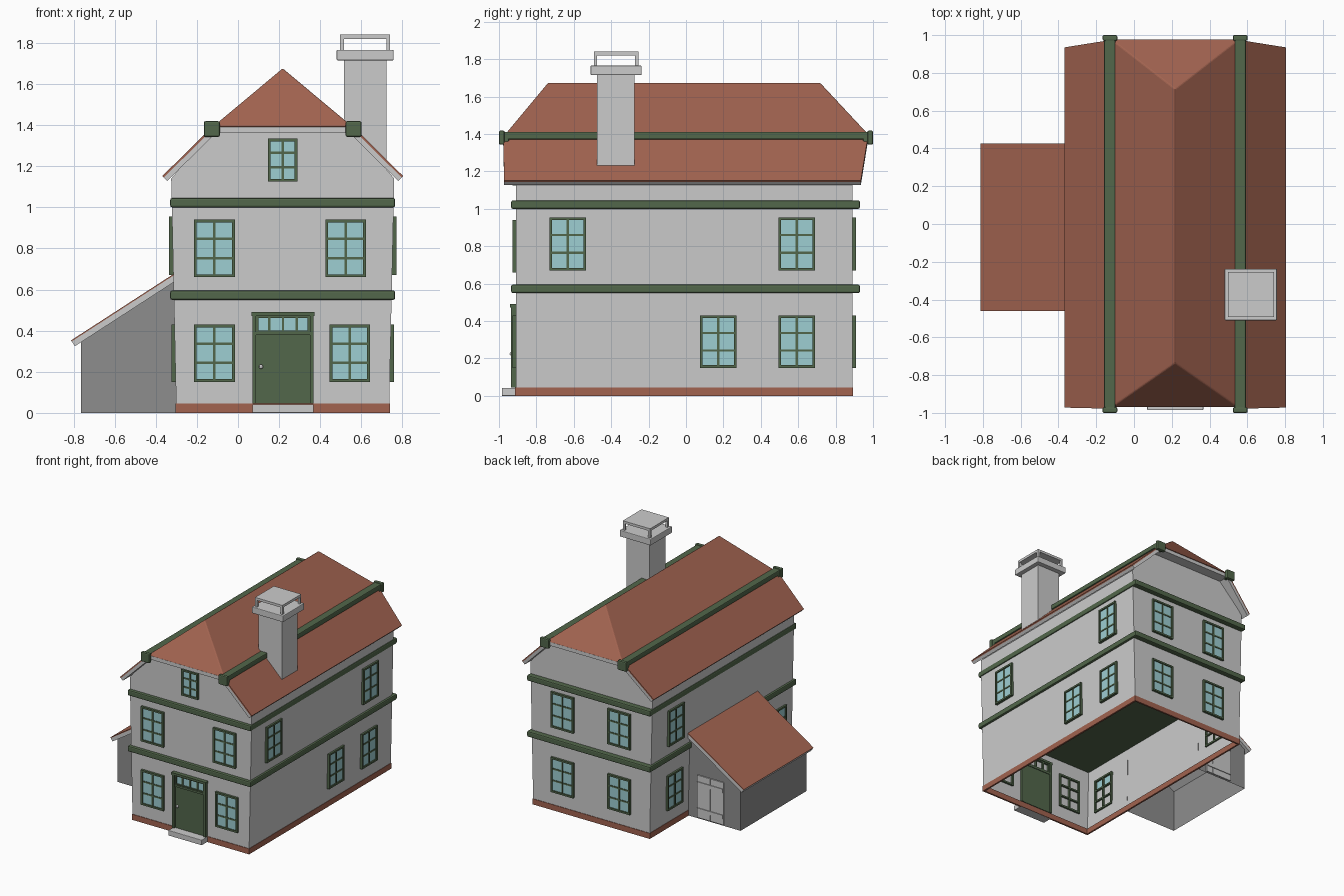
import bpy, bmesh
from mathutils import Vector

if "Cube" in bpy.data.objects:
    bpy.data.objects.remove(bpy.data.objects["Cube"])


def material(name, rgb):
    m = bpy.data.materials.new(name)
    m.diffuse_color = (*rgb, 1)
    m.use_nodes = True
    m.node_tree.nodes["Principled BSDF"].inputs["Base Color"].default_value = m.diffuse_color
    return m


ROOF = material("roof_brown", (0.36, 0.125, 0.08))
GREEN = material("trim_green", (0.085, 0.135, 0.07))
GLASS = material("glass", (0.34, 0.62, 0.65))
DARK = material("dark_grey", (0.27, 0.27, 0.27))


def finish(name, bm, mat=None, bevel=0):
    bmesh.ops.recalc_face_normals(bm, faces=bm.faces)
    me = bpy.data.meshes.new(name)
    bm.to_mesh(me)
    bm.free()
    ob = bpy.data.objects.new(name, me)
    bpy.context.collection.objects.link(ob)
    if mat:
        me.materials.append(mat)
    if bevel:
        b = ob.modifiers.new("bevel", 'BEVEL')
        b.width, b.segments = bevel, 2
    return ob


def boxes(name, spans, mat=None, bevel=0):
    """One object made of boxes, each given by two opposite corners."""
    bm = bmesh.new()
    for a, b in spans:
        a, b = Vector(a), Vector(b)
        vs = bmesh.ops.create_cube(bm, size=1)["verts"]
        for v in vs:
            v.co = (a + b) / 2 + Vector(v.co[i] * abs(b[i] - a[i]) for i in range(3))
    return finish(name, bm, mat, bevel)


def shell(name, profile, y0, y1, skip, mat=None):
    """xz profile along y with end faces; edges listed in skip stay open."""
    bm = bmesh.new()
    f = [bm.verts.new((x, y0, z)) for x, z in profile]
    b = [bm.verts.new((x, y1, z)) for x, z in profile]
    bm.faces.new(f)
    bm.faces.new(b[::-1])
    n = len(profile)
    for i in range(n):
        if i not in skip:
            j = (i + 1) % n
            bm.faces.new((f[i], b[i], b[j], f[j]))
    return finish(name, bm, mat)


def sheet(name, pts, thick, mat=None, drop=0):
    """Sloping slab whose upper surface passes through pts."""
    pts = [Vector(p) for p in pts]
    n = (pts[1] - pts[0]).cross(pts[2] - pts[1]).normalized()
    if n.z < 0:
        n = -n
    bm = bmesh.new()
    top = [bm.verts.new(p - n * drop) for p in pts]
    low = [bm.verts.new(p - n * (drop + thick)) for p in pts]
    bm.faces.new(top)
    bm.faces.new(low[::-1])
    for i in range(4):
        j = (i + 1) % 4
        bm.faces.new((top[i], low[i], low[j], top[j]))
    return finish(name, bm, mat)


CX = 0.2175          # middle of the house
Y0, Y1 = -0.91, 0.89  # front and back wall


def wall_point(side, zm):
    """Maps (along wall, outward distance, height) to world space."""
    lean = 0.022 * zm
    return {"front": lambda u, d, z: (u, Y0 - d, z),
            "back": lambda u, d, z: (u, Y1 + d, z),
            "right": lambda u, d, z: (0.735 + lean + d, u, z),
            "left": lambda u, d, z: (-0.30 - lean - d, u, z)}[side]


def window(name, side, u0, u1, z0, z1, cols=2, rows=3, depth=0.018):
    P = wall_point(side, (z0 + z1) / 2)
    w, t = 0.014, 0.006

    def bar(a, b, c, e, d=depth):
        return P(a, -0.015, c), P(b, d, e)
    parts = [bar(u0, u0 + w, z0, z1), bar(u1 - w, u1, z0, z1),
             bar(u0 + w, u1 - w, z0, z0 + w), bar(u0 + w, u1 - w, z1 - w, z1)]
    for i in range(1, cols):
        u = u0 + (u1 - u0) * i / cols
        parts.append(bar(u - t, u + t, z0 + w, z1 - w, depth - 0.004))
    for i in range(1, rows):
        z = z0 + (z1 - z0) * i / rows
        parts.append(bar(u0 + w, u1 - w, z - t, z + t, depth - 0.006))
    boxes(name + "_frame", parts, GREEN)
    boxes(name + "_glass", [(P(u0 + w, 0.001, z0 + w), P(u1 - w, 0.008, z1 - w))], GLASS)


# House walls, slightly flared, open underneath
shell("house_walls", [(-0.30, 0), (-0.325, 1.14), (-0.13, 1.37), (0.565, 1.37),
                      (0.76, 1.14), (0.735, 0)], Y0, Y1, {5})

# Brown plinth
boxes("plinth", [((-0.304, Y0 - 0.004, 0), (0.739, Y0 + 0.01, 0.045)),
                 ((-0.304, Y1 - 0.01, 0), (0.739, Y1 + 0.004, 0.045)),
                 ((-0.304, Y0 + 0.01, 0), (-0.29, Y1 - 0.01, 0.045)),
                 ((0.725, Y0 + 0.01, 0), (0.739, Y1 - 0.01, 0.045))], ROOF)

# Green floor bands
for nm, z in (("lower_band", 0.55), ("upper_band", 1.0)):
    boxes(nm, [((-0.33, -0.935, z), (0.765, 0.93, z + 0.045))], GREEN, 0.009)

# Windows
for tag, z0, z1, ux in (("lower", 0.15, 0.43, 0.445), ("upper", 0.66, 0.94, 0.425)):
    window(f"front_{tag}_left_window", "front", -0.215, -0.015, z0, z1)
    window(f"front_{tag}_right_window", "front", ux, ux + 0.197, z0, z1)
for tag, z0, z1 in (("lower", 0.15, 0.43), ("upper", 0.67, 0.955)):
    window(f"back_{tag}_window_a", "back", -0.135, 0.065, z0, z1)
    window(f"back_{tag}_window_b", "back", 0.37, 0.57, z0, z1)
    window(f"right_{tag}_rear_window", "right", 0.495, 0.69, z0, z1)
    window(f"left_{tag}_rear_window", "left", 0.495, 0.69, z0, z1)
window("right_lower_middle_window", "right", 0.075, 0.27, 0.15, 0.43)
window("right_upper_front_window", "right", -0.73, -0.535, 0.67, 0.955)
window("left_lower_front_window", "left", -0.82, -0.62, 0.15, 0.43)
window("gable_window", "front", 0.145, 0.29, 1.125, 1.335)

# Front door, frame, transom and step
boxes("door_frame", [((0.07, -0.89, 0.045), (0.088, -0.936, 0.475)),
                     ((0.35, -0.89, 0.045), (0.368, -0.936, 0.475)),
                     ((0.088, -0.89, 0.378), (0.35, -0.932, 0.394)),
                     ((0.066, -0.89, 0.472), (0.372, -0.942, 0.49))], GREEN)
boxes("front_door", [((0.088, -0.895, 0.045), (0.35, -0.922, 0.378))], GREEN)
window("transom", "front", 0.086, 0.352, 0.388, 0.476, 4, 1)
bm = bmesh.new()
bmesh.ops.create_uvsphere(bm, u_segments=10, v_segments=6, radius=0.011)
bmesh.ops.translate(bm, verts=bm.verts, vec=(0.112, -0.932, 0.225))
finish("door_knob", bm)
boxes("front_step", [((0.07, -0.985, 0), (0.367, -0.9, 0.042))], None, 0.003)

# Lower roof slopes, mirrored about the house middle
for tag, s in (("left", -1), ("right", 1)):
    eave, top = CX + s * 0.586, CX + s * 0.335
    pts = [(eave, -0.972, 1.152), (top, -0.978, 1.40), (top, 0.975, 1.40), (eave, 0.935, 1.152)]
    sheet(f"{tag}_lower_roof", pts, 0.01, ROOF)
    sheet(f"{tag}_lower_roof_board", pts, 0.024, None, 0.01)
    # Green beam with block ends
    b = CX + s * 0.345
    boxes(f"{tag}_roof_beam", [((b - 0.03, -0.98, 1.372), (b + 0.03, 0.98, 1.412))], GREEN, 0.007)
    for end, y in (("front", -0.985), ("back", 0.985)):
        boxes(f"{tag}_{end}_beam_end", [((b - 0.039, y - 0.015, 1.343), (b + 0.039, y + 0.015, 1.419)),
                                        ((b - 0.03, y * 0.96, 1.35), (b + 0.03, y, 1.412))],
              GREEN, 0.008)

# Upper hipped roof with soffit
bm = bmesh.new()
c = [bm.verts.new(p) for p in ((CX - 0.34, -0.972, 1.392), (CX + 0.34, -0.972, 1.392),
                               (CX + 0.34, 0.98, 1.392), (CX - 0.34, 0.98, 1.392))]
r = [bm.verts.new((CX, y, 1.676)) for y in (-0.735, 0.715)]
for f in ((c[0], c[1], r[0]), (c[1], c[2], r[1], r[0]), (c[2], c[3], r[1]),
          (c[3], c[0], r[0], r[1]), c[::-1]):
    bm.faces.new(f)
finish("upper_roof", bm, ROOF, 0.006)
boxes("soffit", [((CX - 0.335, -0.966, 1.362), (CX + 0.335, 0.974, 1.391))])

# Chimney with cap and raised cover
boxes("chimney", [((0.515, -0.475, 1.2), (0.722, -0.275, 1.72))])
boxes("chimney_cap", [((0.48, -0.51, 1.715), (0.757, -0.237, 1.766))], None, 0.005)
posts = [((x, y, 1.766), (x + 0.018, y + 0.018, 1.822))
         for x in (0.497, 0.722) for y in (-0.493, -0.272)]
boxes("chimney_cover", posts + [((0.497, -0.493, 1.82), (0.74, -0.254, 1.84))])

# Lean-to shed
shell("shed_walls", [(-0.765, 0), (-0.765, 0.352), (-0.31, 0.645), (-0.30, 0)],
      -0.44, 0.40, {1, 2, 3}, DARK)
pts = [(-0.812, -0.46, 0.353), (-0.31, -0.46, 0.678), (-0.31, 0.425, 0.678), (-0.812, 0.425, 0.353)]
sheet("shed_roof", pts, 0.006, ROOF)
sheet("shed_roof_board", pts, 0.028, None, 0.006)

# Shed plank door on the back
w = 0.06
boxes("shed_door_planks", [((-0.62 + i * w, 0.39, 0.01), (-0.62 + (i + 1) * w - 0.003, 0.409, 0.35))
                           for i in range(4)])
boxes("shed_door_battens", [((-0.615, 0.405, z), (-0.388, 0.415, z + 0.03)) for z in (0.06, 0.27)])
